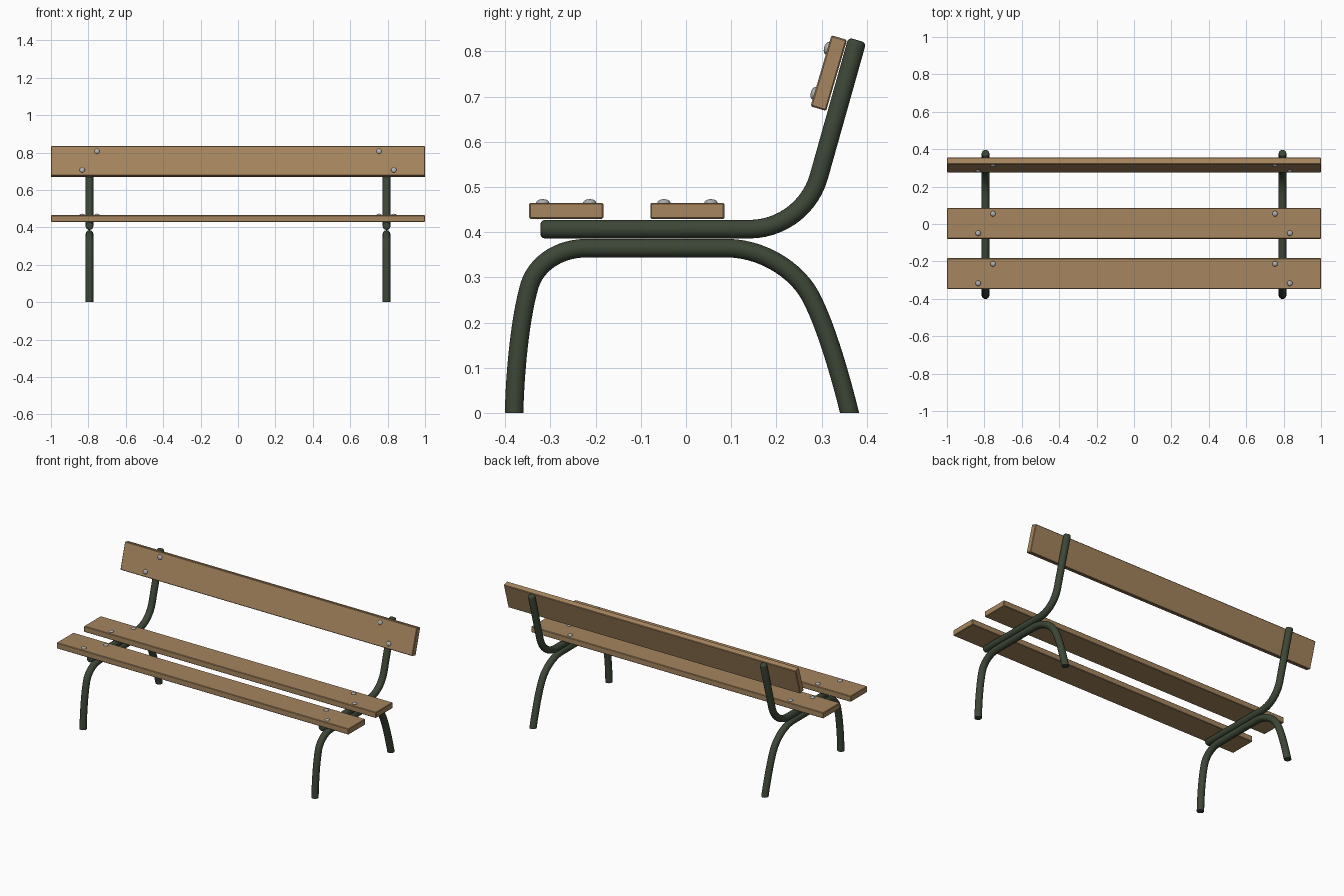
import bpy, bmesh, math
from mathutils import Vector, Matrix
from mathutils.geometry import interpolate_bezier

if "Cube" in bpy.data.objects:
    bpy.data.objects.remove(bpy.data.objects["Cube"])

R = 0.0205      # tube radius
SIDES = 24
TUBE_X = 0.794


def material(name, rgb):
    m = bpy.data.materials.new(name)
    m.diffuse_color = (*rgb, 1)
    m.use_nodes = True
    m.node_tree.nodes["Principled BSDF"].inputs["Base Color"].default_value = m.diffuse_color
    return m


WOOD = material("warm wood", (0.38, 0.235, 0.112))
GREEN = material("dark green paint", (0.045, 0.062, 0.037))
STEEL = material("bolt steel", (0.42, 0.42, 0.42))


def finish(bm, name, mat, matrix=Matrix()):
    bmesh.ops.recalc_face_normals(bm, faces=bm.faces)
    me = bpy.data.meshes.new(name)
    bm.to_mesh(me)
    bm.free()
    me.materials.append(mat)
    ob = bpy.data.objects.new(name, me)
    bpy.context.collection.objects.link(ob)
    ob.matrix_world = matrix
    bpy.context.view_layer.objects.active = ob
    ob.select_set(True)
    bpy.ops.object.shade_smooth_by_angle(angle=math.radians(35))
    ob.select_set(False)
    return ob


def path(*segments):
    """Join straight (2 point) and bezier (4 point) segments in the y-z plane."""
    pts = []
    for seg in segments:
        v = [Vector((0, y, z)) for y, z in seg]
        new = v if len(v) == 2 else interpolate_bezier(*v, 14)
        pts += [p for p in new if not pts or (p - pts[-1]).length > 1e-4]
    return pts


def tube(name, pts, x, flat_feet):
    """Sweep a circle along the path; ends are cut at the ground or rounded."""
    n = len(pts)
    tang = [(pts[min(i + 1, n - 1)] - pts[max(i - 1, 0)]).normalized() for i in range(n)]
    rings = [(p, t, R) for p, t in zip(pts, tang)]
    if not flat_feet:
        b = 0.009
        def cap(p, t):
            return [(p - t * b * (1 - math.sin(a)), t, R - b * (1 - math.cos(a)))
                    for a in (0, math.pi / 6, math.pi / 3, math.pi / 2)]
        start = [(p, -t, r) for p, t, r in reversed(cap(pts[0], -tang[0]))]
        rings = start + rings[1:-1] + cap(pts[-1], tang[-1])
    bm = bmesh.new()
    loops = []
    for i, (p, t, r) in enumerate(rings):
        side = Vector((1, 0, 0))
        up = t.cross(side)
        loop = []
        for k in range(SIDES):
            a = 2 * math.pi * k / SIDES
            co = p + (side * math.cos(a) + up * math.sin(a)) * r
            if flat_feet and i in (0, len(rings) - 1):
                co -= t * (co.z / t.z)
            loop.append(bm.verts.new(co))
        loops.append(loop)
    for a, b in zip(loops, loops[1:]):
        for k in range(SIDES):
            j = (k + 1) % SIDES
            bm.faces.new((a[k], a[j], b[j], b[k]))
    bm.faces.new(loops[0])
    bm.faces.new(loops[-1])
    finish(bm, name, GREEN, Matrix.Translation((x, 0, 0)))


def plank(name, y, z, tilt=0):
    """Board with four domed bolts, the upper pair set further inboard."""
    mw = Matrix.Translation((0, y, z)) @ Matrix.Rotation(tilt, 4, 'X')
    bm = bmesh.new()
    bmesh.ops.create_cube(bm, size=1, matrix=Matrix.Diagonal((2, 0.164, 0.036, 1)))
    bmesh.ops.bevel(bm, geom=bm.edges[:], offset=0.003, segments=1, affect='EDGES')
    finish(bm, name, WOOD, mw)
    bm = bmesh.new()
    for s in (-1, 1):
        for bx, by in ((0.833, -0.052), (0.754, 0.052)):
            m = Matrix.Translation((s * bx, by, 0.018)) @ Matrix.Diagonal((0.0145, 0.0145, 0.008, 1))
            bmesh.ops.create_uvsphere(bm, u_segments=16, v_segments=10, radius=1, matrix=m)
    finish(bm, name + "_bolts", STEEL, mw)


# Boards
plank("front_seat_board", -0.265, 0.447)
plank("rear_seat_board", 0.003, 0.447)
plank("back_board", 0.316, 0.752, math.radians(73.6))

# Bent tube frames, one at each end
leg_path = path(
    ((-0.3805, 0), (-0.378, 0.1), (-0.366, 0.215), (-0.346, 0.283)),
    ((-0.346, 0.283), (-0.33, 0.332), (-0.28, 0.3645), (-0.22, 0.3645)),
    ((-0.22, 0.3645), (0.09, 0.3645)),
    ((0.09, 0.3645), (0.17, 0.3645), (0.245, 0.315), (0.275, 0.259)),
    ((0.275, 0.259), (0.31, 0.194), (0.342, 0.08), (0.362, 0)))
back_path = path(
    ((-0.322, 0.4065), (0.14, 0.4065)),
    ((0.14, 0.4065), (0.211, 0.4065), (0.2746, 0.4543), (0.294, 0.523)),
    ((0.294, 0.523), (0.379, 0.825)))
for label, s in (("left", -1), ("right", 1)):
    tube(label + "_leg_tube", leg_path, s * TUBE_X, True)
    tube(label + "_seat_back_tube", back_path, s * TUBE_X, False)
